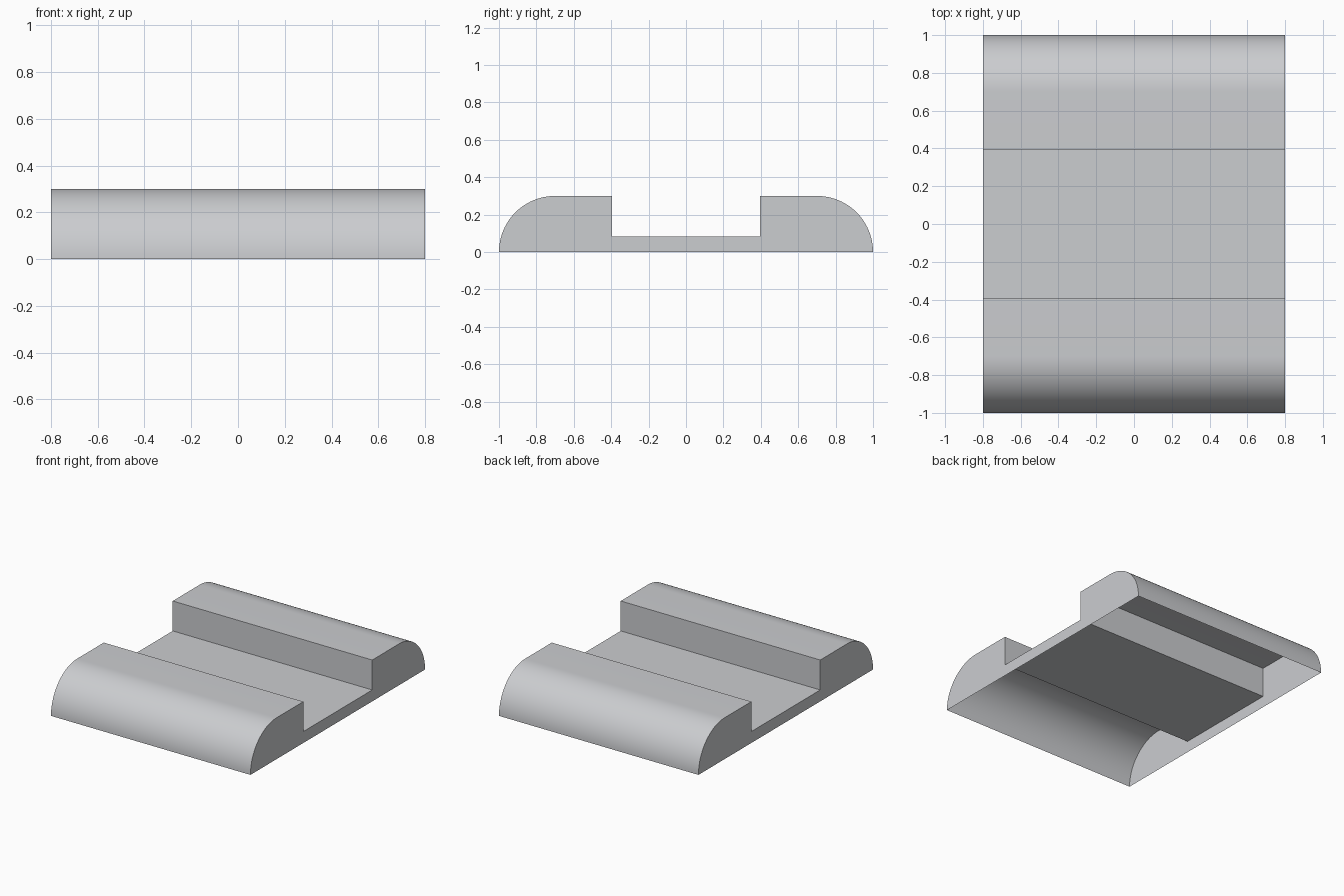
import bpy
import math

# Remove the default cube
cube = bpy.data.objects.get("Cube")
if cube:
    bpy.data.objects.remove(cube, do_unlink=True)

HALF_WIDTH, HALF_LENGTH = 0.8, 1.0
HEIGHT = RADIUS = 0.3
GROOVE_HALF, GROOVE_Z = 0.395, 0.083
SEGMENTS = 24

# Material
grey = bpy.data.materials.new("light_grey")
grey.use_nodes = True
colour = (0.6, 0.61, 0.63, 1.0)
grey.diffuse_color = colour
grey.node_tree.nodes["Principled BSDF"].inputs["Base Color"].default_value = colour

# Half profile (y, z): rounded outer edge, flat ridge, step down into the groove
half = []
for i in range(SEGMENTS + 1):
    a = math.pi / 2 * i / SEGMENTS
    half.append((-HALF_LENGTH + RADIUS * (1 - math.cos(a)), HEIGHT * math.sin(a)))
half += [(-GROOVE_HALF, HEIGHT), (-GROOVE_HALF, GROOVE_Z)]
profile = half + [(-y, z) for y, z in reversed(half)]

# Shell: profile swept across the width, closed ends, open underside
n = len(profile)
verts = [(x, y, z) for x in (-HALF_WIDTH, HALF_WIDTH) for y, z in profile]
faces = [(i, n + i, n + i + 1, i + 1) for i in range(n - 1)]
faces += [tuple(range(n)), tuple(reversed(range(n, 2 * n)))]

mesh = bpy.data.meshes.new("grooved_shell")
mesh.from_pydata(verts, [], faces)
mesh.materials.append(grey)
mesh.update()
shell = bpy.data.objects.new("grooved_shell", mesh)
bpy.context.collection.objects.link(shell)

# Smooth rounded edges, keep corners sharp
bpy.ops.object.select_all(action='DESELECT')
shell.select_set(True)
bpy.context.view_layer.objects.active = shell
bpy.ops.object.shade_smooth_by_angle(angle=math.radians(30))
